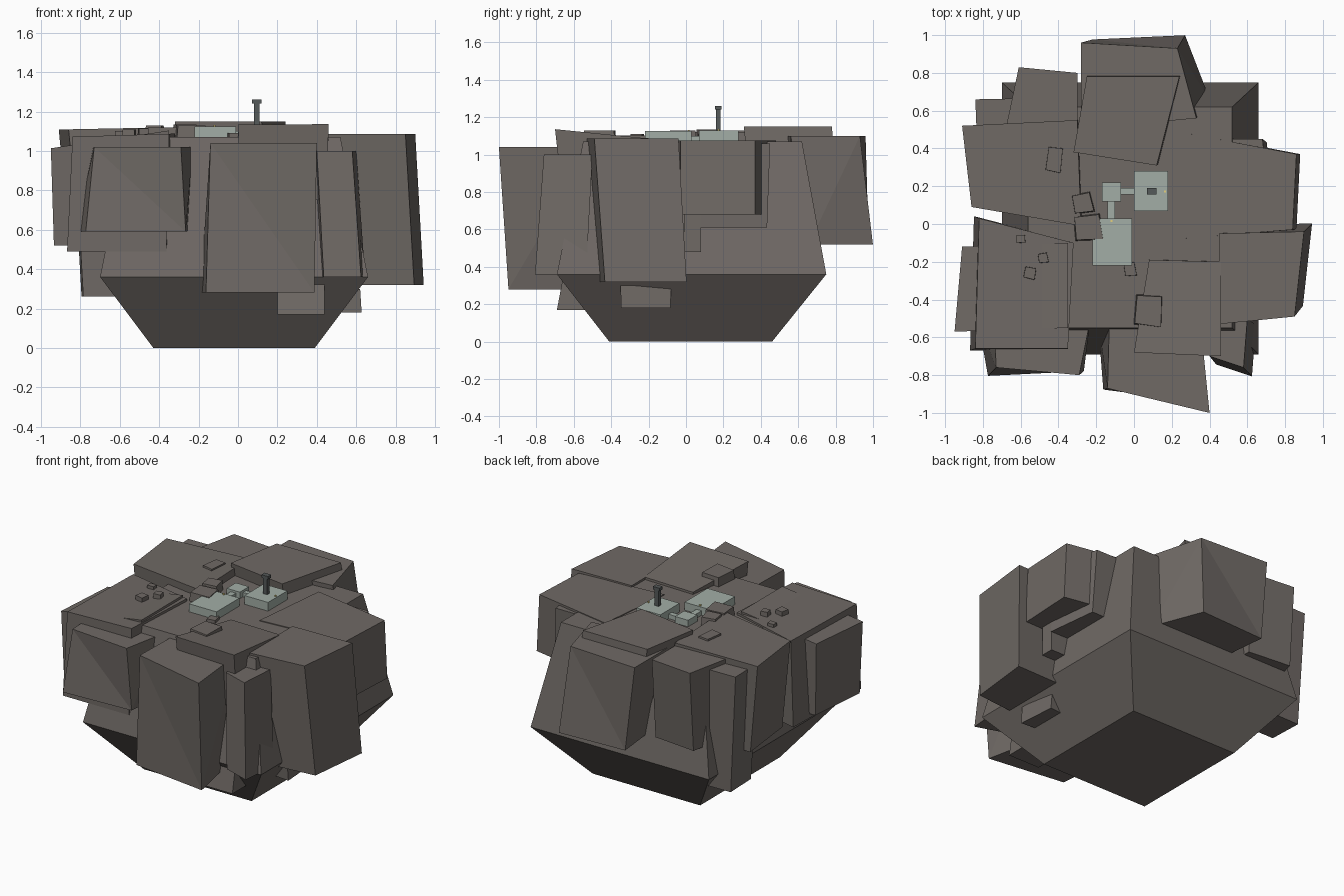
import bpy, bmesh, math
from mathutils import Vector, Matrix

if "Cube" in bpy.data.objects:
    bpy.data.objects.remove(bpy.data.objects["Cube"])


def material(name, rgb):
    m = bpy.data.materials.new(name)
    m.diffuse_color = (*rgb, 1)
    m.use_nodes = True
    m.node_tree.nodes["Principled BSDF"].inputs["Base Color"].default_value = m.diffuse_color
    return m


ROCK = material("rock", (0.16, 0.142, 0.13))
HULL = material("hull", (0.36, 0.42, 0.38))
DARK = material("dark_metal", (0.09, 0.1, 0.1))
LAMP = material("lamp", (0.8, 0.65, 0.2))


def loft(name, rings, mat):
    """Closed solid through a stack of four-cornered rings, creased along diagonals."""
    bm = bmesh.new()
    rows = [[bm.verts.new(p) for p in ring] for ring in rings]
    for a, b in zip(rows, rows[1:]):
        for i in range(4):
            j = (i + 1) % 4
            bm.faces.new((a[i], a[j], b[j], b[i]))
    bm.faces.new(rows[0])
    bm.faces.new(rows[-1])
    bmesh.ops.recalc_face_normals(bm, faces=bm.faces)
    bmesh.ops.triangulate(bm, faces=bm.faces)
    me = bpy.data.meshes.new(name)
    bm.to_mesh(me)
    bm.free()
    me.materials.append(mat)
    ob = bpy.data.objects.new(name, me)
    bpy.context.collection.objects.link(ob)
    return ob


def rect(x0, x1, y0, y1, z):
    return [(x0, y0, z), (x1, y0, z), (x1, y1, z), (x0, y1, z)]


def box(name, x0, x1, y0, y1, z0, z1, mat=HULL):
    return loft(name, [rect(x0, x1, y0, y1, z0), rect(x0, x1, y0, y1, z1)], mat)


def rock(name, quad, zt, zb, scale=1.0, shift=(0, 0), tilt=(0, 0), twist=0):
    """Skewed block: top outline, and a scaled, turned, shifted bottom outline."""
    pts = [Vector(p) for p in quad]
    c = sum(pts, Vector((0, 0))) / 4
    turn = Matrix.Rotation(math.radians(twist), 2)
    top = [(*p, zt + (p - c).dot(Vector(tilt))) for p in pts]
    low = [(*(c + turn @ (p - c) * scale + Vector(shift)), zb) for p in pts]
    return loft(name, [low, top], ROCK)


# core with tapered underside
loft("core", [rect(-.43, .39, -.41, .46, 0), rect(-.70, .66, -.69, .75, .36),
              rect(-.56, .52, -.55, .62, 1.07)], ROCK)

# front blocks
rock("front_block", [(-.13, -.5), (.35, -.5), (.40, -1.0), (-.14, -.87)],
     1.04, .28, 1.0, (-.04, .02), twist=6)
rock("front_left_block", [(-.74, -.5), (-.23, -.5), (-.29, -.80), (-.73, -.76)],
     1.02, .59, 1.15, (-.03, .01), twist=8)
rock("front_right_corner", [(.38, -.5), (.60, -.5), (.58, -.76), (.40, -.70)],
     1.0, .36, 1.05, (.04, -.04))
rock("front_top_slab", [(.08, -.19), (.46, -.2), (.46, -.70), (0, -.68)],
     1.11, .75, .95, (0, .03), (0, -.1))

# left blocks
rock("left_front_block", [(-.91, -.12), (-.35, -.1), (-.35, -.55), (-.95, -.57)],
     1.06, .52, .95, (0, 0), (.15, 0))
rock("left_front_slab", [(-.82, .03), (-.32, -.1), (-.35, -.66), (-.84, -.66)],
     1.08, .49, 1.03, (-.02, 0), (.03, 0))
rock("left_back_block", [(-.91, .52), (-.3, .55), (-.28, -.01), (-.86, .09)],
     1.115, .5, .97, (.05, 0), (.02, 0))
rock("left_back_corner", [(-.84, .66), (-.33, .67), (-.33, .4), (-.83, .4)],
     1.07, .26, .9, (.02, 0))
rock("back_left_block", [(-.61, .83), (-.3, .80), (-.3, .5), (-.68, .5)],
     1.1, .55, 1.0, (0, -.04))

# back blocks
rock("back_block", [(-.28, .96), (.23, .93), (.33, .56), (-.28, .5)],
     1.1, .52, .96, (.07, .055), twist=6)
rock("back_top_slab", [(-.25, .78), (.24, .78), (.12, .31), (-.32, .38)],
     1.15, .9, 1.0, (.02, .02))

# right blocks
rock("right_block", [(.22, -.08), (.84, -.03), (.86, .37), (.28, .48)],
     1.075, .68, 1.0, (.02, 0))
rock("right_back_block", [(.4, .1), (.72, .1), (.68, .45), (.4, .45)],
     1.06, .61, 1.02, (.02, -.02))
rock("right_front_block", [(.45, -.05), (.90, -.04), (.85, -.49), (.45, -.53)],
     1.085, .32, .97, (.05, .05))

# small chunks on the lower flanks
rock("front_lower_chunk", [(.2, -.5), (.44, -.5), (.44, -.66), (.2, -.66)],
     .33, .17, 1.0, (0, -.03))
rock("right_lower_chunk", [(.4, -.33), (.62, -.35), (.6, -.08), (.4, -.1)],
     .3, .18, .98, (.01, 0))
rock("right_ledge", [(.5, -.01), (.74, -.01), (.74, .08), (.5, .08)], .7, .48)

# loose slabs and stones on the top: x, y, top z, length, width, turn
STONES = [(-.24, -.02, 1.13, .14, .13, 5), (-.27, .11, 1.135, .1, .1, 10),
          (-.02, -.24, 1.09, .06, .07, 8), (-.55, -.26, 1.11, .06, .06, -12),
          (-.48, -.18, 1.115, .05, .05, 8), (-.6, -.08, 1.1, .05, .04, 0),
          (-.48, .61, 1.1, .06, .05, 12), (-.42, .34, 1.13, .08, .13, -8),
          (.08, -.46, 1.13, .14, .16, -5)]
for i, (x, y, z, sx, sy, turn) in enumerate(STONES):
    r = Matrix.Rotation(math.radians(turn), 2)
    quad = [Vector((x, y)) + r @ Vector((a * sx / 2, b * sy / 2))
            for a, b in ((-1, -.9), (1, -1), (.85, 1), (-1, .95))]
    rock(f"top_stone_{i}", quad, z, z - .08, 1.1)

# base buildings and corridors
box("main_building", -.22, -.01, -.22, .03, 1.02, 1.125)
box("mast_building", 0, .18, .07, .28, 1.02, 1.13)
box("junction_room", -.17, -.07, .12, .22, 1.02, 1.115)
box("east_corridor", -.08, .01, .155, .19, 1.02, 1.1)
box("south_corridor", -.14, -.10, .02, .13, 1.02, 1.1)

# mast
box("mast", .08, .11, .16, .185, 1.12, 1.24, DARK)
box("mast_head", .07, .12, .155, .19, 1.24, 1.26, DARK)

# lamps
box("mast_lamp", .16, .17, .168, .178, 1.12, 1.137, LAMP)
box("main_lamp", -.125, -.115, .01, .02, 1.12, 1.132, LAMP)
